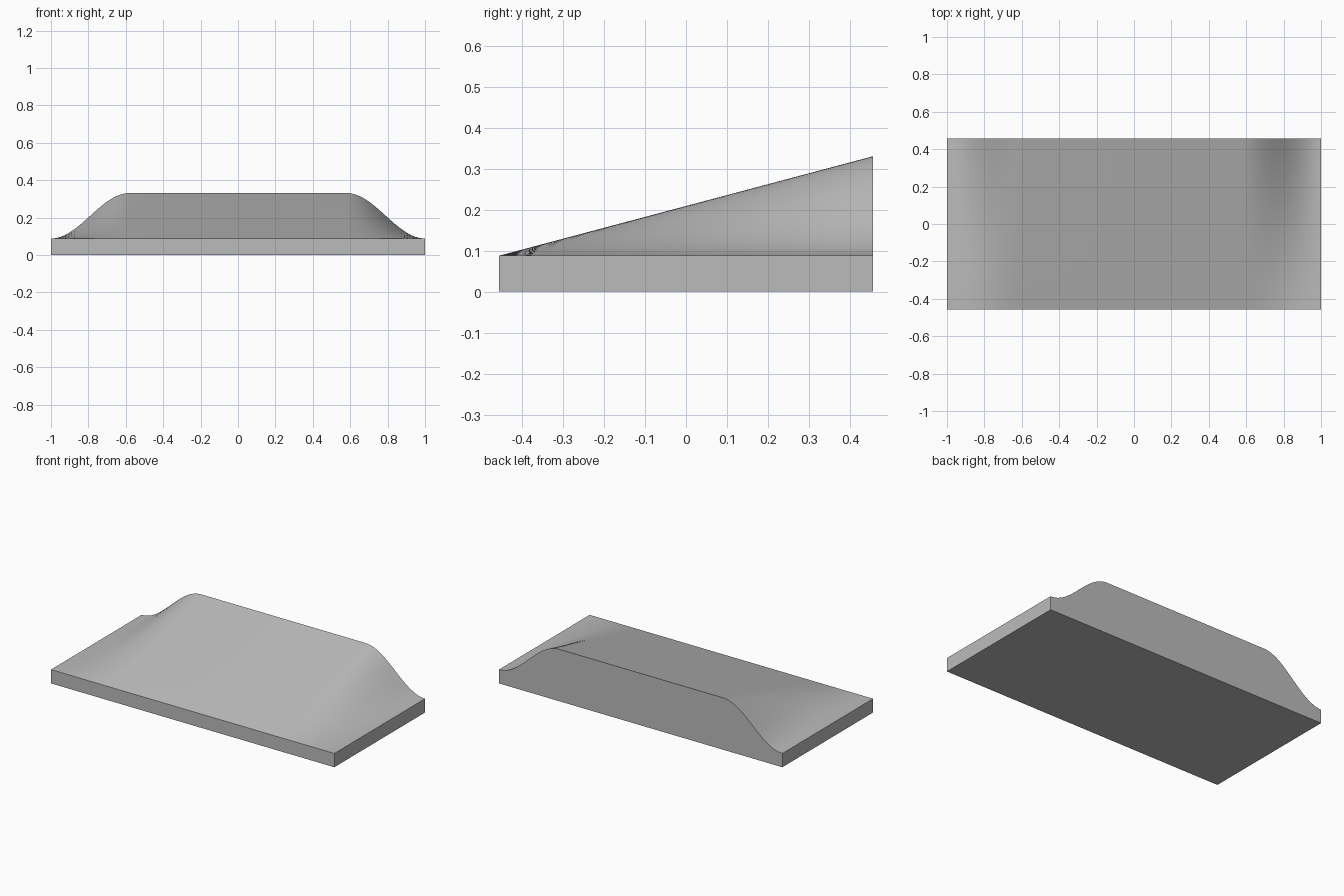
import bpy
import bmesh
import math

cube = bpy.data.objects.get("Cube")
if cube:
    bpy.data.objects.remove(cube, do_unlink=True)

HALF_WIDTH, HALF_DEPTH = 1.0, 0.457
BASE, RISE = 0.088, 0.243      # slab thickness and extra height at the back
SHOULDER = 0.58                # where the flat ramp meets the curved flanks
FLANK_STEPS, DEPTH_STEPS = 24, 16


def flank(x):
    """S-curve falloff: 1 on the flat ramp, 0 at the outer edge."""
    t = max(0.0, (abs(x) - SHOULDER) / (HALF_WIDTH - SHOULDER))
    return 0.5 + 0.5 * math.cos(math.pi * t)


# Columns across the width, mirrored about the centre
right = [SHOULDER + (HALF_WIDTH - SHOULDER) * i / FLANK_STEPS
         for i in range(FLANK_STEPS + 1)]
columns = [-x for x in reversed(right)] + [0.0] + right

# Sloped top surface with blended sides
bm = bmesh.new()
rows = []
for j in range(DEPTH_STEPS + 1):
    f = j / DEPTH_STEPS
    y = HALF_DEPTH * (2 * f - 1)
    rows.append([bm.verts.new((x, y, BASE + RISE * f * flank(x)))
                 for x in columns])
for a, b in zip(rows, rows[1:]):
    for i in range(len(columns) - 1):
        bm.faces.new((a[i], a[i + 1], b[i + 1], b[i]))

# Vertical walls dropped to the ground, then the underside
border = [e for e in bm.edges if e.is_boundary]
walls = bmesh.ops.extrude_edge_only(bm, edges=border)["geom"]
for v in walls:
    if isinstance(v, bmesh.types.BMVert):
        v.co.z = 0.0
bmesh.ops.holes_fill(bm, edges=[e for e in bm.edges if e.is_boundary], sides=0)
bmesh.ops.recalc_face_normals(bm, faces=bm.faces[:])

mesh = bpy.data.meshes.new("ramp")
bm.to_mesh(mesh)
bm.free()
ramp = bpy.data.objects.new("ramp", mesh)
bpy.context.collection.objects.link(ramp)

# Plain grey
grey = bpy.data.materials.new("plain grey")
grey.use_nodes = True
color = (0.5, 0.5, 0.5, 1.0)
grey.diffuse_color = color
grey.node_tree.nodes["Principled BSDF"].inputs["Base Color"].default_value = color
mesh.materials.append(grey)

# Smooth top, crisp rims
bpy.ops.object.select_all(action='DESELECT')
ramp.select_set(True)
bpy.context.view_layer.objects.active = ramp
bpy.ops.object.shade_smooth_by_angle(angle=math.radians(35))
